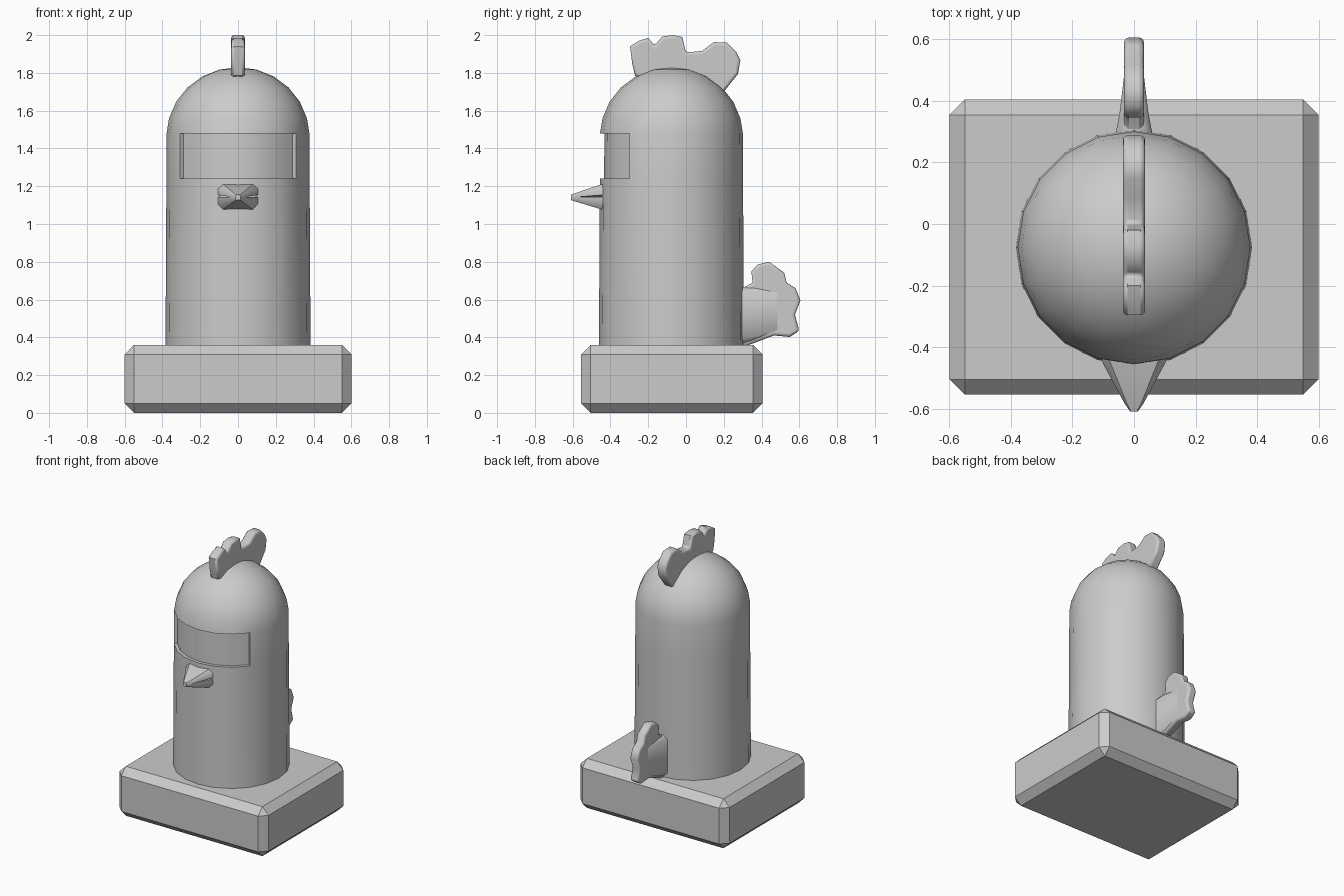
import bpy, bmesh, math

if "Cube" in bpy.data.objects:
    bpy.data.objects.remove(bpy.data.objects["Cube"])

CY = -0.077   # body axis in y
SIDES = 20


def finish(name, bm, angle=None):
    bmesh.ops.recalc_face_normals(bm, faces=bm.faces[:])
    me = bpy.data.meshes.new(name)
    bm.to_mesh(me)
    bm.free()
    ob = bpy.data.objects.new(name, me)
    bpy.context.collection.objects.link(ob)
    if angle:
        bpy.ops.object.select_all(action='DESELECT')
        ob.select_set(True)
        bpy.context.view_layer.objects.active = ob
        bpy.ops.object.shade_smooth_by_angle(angle=math.radians(angle))
    return ob


def loft(name, sections, angle=None):
    """Skin closed sections with equal point counts and cap both ends."""
    bm = bmesh.new()
    rings = [[bm.verts.new(p) for p in s] for s in sections]
    n = len(rings[0])
    for a, b in zip(rings, rings[1:]):
        for i in range(n):
            bm.faces.new((a[i], a[(i + 1) % n], b[(i + 1) % n], b[i]))
    bm.faces.new(rings[0])
    bm.faces.new(rings[-1])
    return finish(name, bm, angle)


def plate(name, outline, half):
    """Flat side-view outline given thickness and soft rounded edges."""
    ob = loft(name, [[(x, y, z) for y, z in outline] for x in (-half, half)], 50)
    bev = ob.modifiers.new("soft_edges", 'BEVEL')
    bev.width = 0.015
    bev.segments = 3
    bev.limit_method = 'ANGLE'
    bev.angle_limit = math.radians(70)
    return ob


# Chamfered base block
bm = bmesh.new()
bmesh.ops.create_cube(bm, size=1)
for v in bm.verts:
    v.co = (v.co.x * 1.2, v.co.y * 0.96 - 0.075, v.co.z * 0.36 + 0.18)
bmesh.ops.bevel(bm, geom=bm.edges[:], offset=0.05, segments=1, affect='EDGES')
finish("base_block", bm)

# Domed body with recessed visor band
bm = bmesh.new()
levels = [(0.384, 0.35), (0.379, 1.24), (0.378, 1.48)]
levels += [(0.378 * math.cos(t), 1.465 + 0.365 * math.sin(t))
           for t in (math.radians(15 * k) for k in range(1, 6))]
rings = []
for r, z in levels:
    rings.append([bm.verts.new((r * math.cos(2 * math.pi * i / SIDES),
                                CY + r * math.sin(2 * math.pi * i / SIDES), z))
                  for i in range(SIDES)])
visor = []
for k, (a, b) in enumerate(zip(rings, rings[1:])):
    for i in range(SIDES):
        j = (i + 1) % SIDES
        f = bm.faces.new((a[i], a[j], b[j], b[i]))
        if k == 1 and 12 <= i <= 17:
            visor.append(f)
top = bm.verts.new((0, CY, 1.83))
for i in range(SIDES):
    bm.faces.new((rings[-1][i], rings[-1][(i + 1) % SIDES], top))
bm.faces.new(rings[0])
res = bmesh.ops.extrude_face_region(bm, geom=visor)
for v in res["geom"]:
    if isinstance(v, bmesh.types.BMVert):
        v.co.x *= 0.94
        v.co.y = CY + (v.co.y - CY) * 0.94
bmesh.ops.delete(bm, geom=[f for f in visor if f.is_valid], context='FACES')
finish("domed_body", bm, 30)


# Beak: two tapering halves
def beak_section(y, w, flat, mid, edge):
    return [(-w, y, edge), (-w, y, flat + (edge - flat) * 0.45), (-w * 0.75, y, flat),
            (w * 0.75, y, flat), (w, y, flat + (edge - flat) * 0.45), (w, y, edge),
            (0, y, mid)]


for name, flat, edge, mid, tip in (("upper_beak", 1.215, 1.153, 1.14, 1.155),
                                   ("lower_beak", 1.073, 1.143, 1.138, 1.127)):
    loft(name, [beak_section(-0.42, 0.115, flat, mid, edge),
                beak_section(-0.455, 0.1, flat + (tip - flat) * 0.12, mid, edge),
                beak_section(-0.585, 0.03, tip + (flat - tip) * 0.15, 1.14, 1.142),
                beak_section(-0.61, 0.012, tip, 1.14, 1.141)], 40)

# Head comb
plate("head_comb", [
    (-0.15, 1.74), (-0.27, 1.785), (-0.285, 1.85), (-0.296, 1.94), (-0.25, 1.97),
    (-0.2, 1.985), (-0.167, 1.945), (-0.125, 1.993), (-0.07, 2.0), (-0.02, 1.99),
    (0.0, 1.908), (0.085, 1.916), (0.148, 1.963), (0.217, 1.96), (0.265, 1.912),
    (0.288, 1.868), (0.275, 1.794), (0.2, 1.70), (0.12, 1.70)], 0.036)

# Tail fan
plate("tail_fan", [
    (0.27, 0.65), (0.30, 0.66), (0.352, 0.69), (0.346, 0.75), (0.38, 0.785),
    (0.44, 0.80), (0.52, 0.742), (0.533, 0.69), (0.58, 0.66), (0.606, 0.595),
    (0.577, 0.52), (0.6, 0.434), (0.55, 0.402), (0.466, 0.41), (0.32, 0.355),
    (0.27, 0.355)], 0.032)


# Flared tail root joining the fan to the body
def root_section(y, w, lo, hi):
    c = w * 0.5
    return [(-w, y, lo + c), (-w + c, y, lo), (w - c, y, lo), (w, y, lo + c),
            (w, y, hi - c), (w - c, y, hi), (-w + c, y, hi), (-w, y, hi - c)]


loft("tail_root", [root_section(0.26, 0.066, 0.355, 0.66),
                   root_section(0.36, 0.047, 0.38, 0.67),
                   root_section(0.50, 0.03, 0.43, 0.65)], 50)
